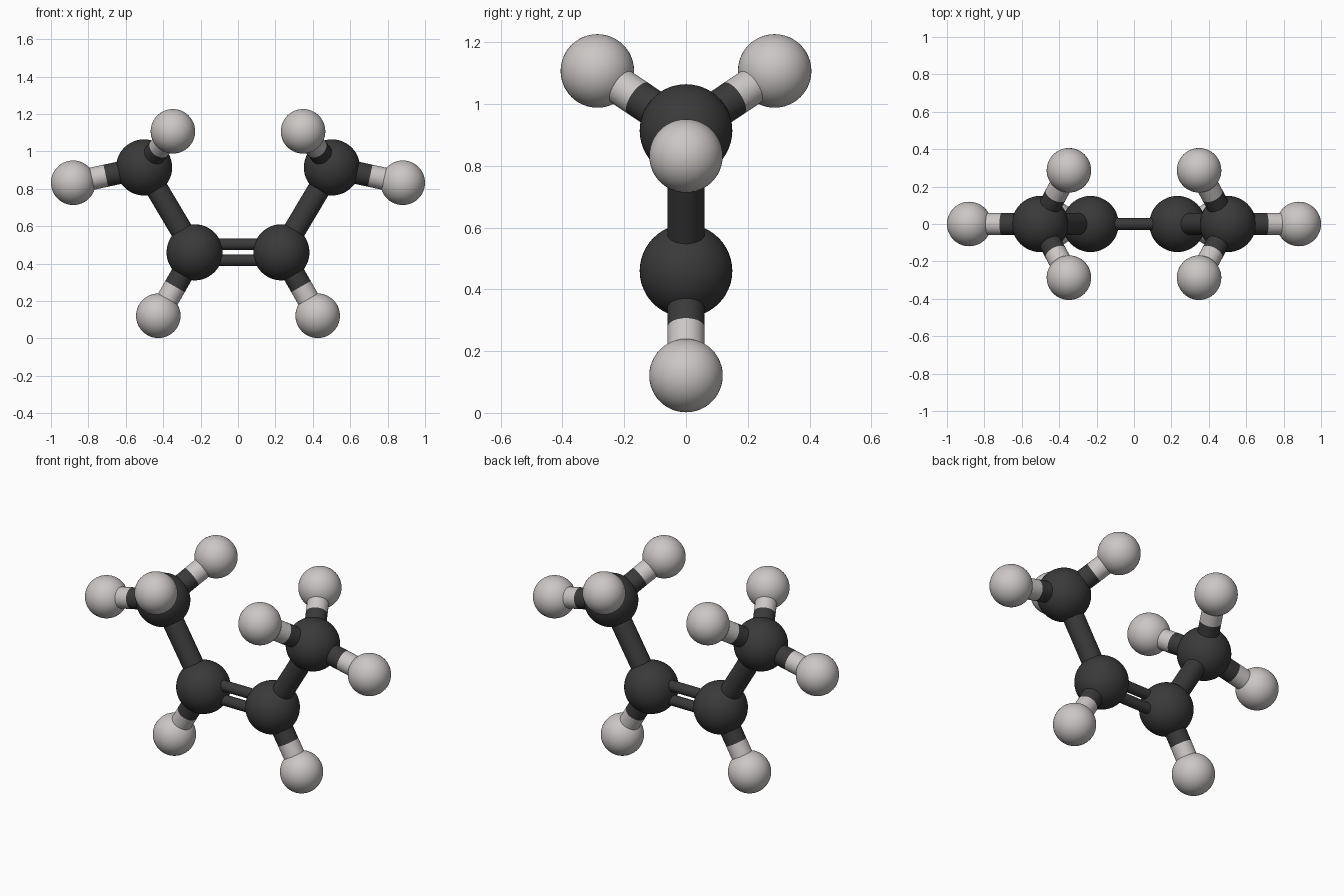
import bpy
from mathutils import Vector

if "Cube" in bpy.data.objects:
    bpy.data.objects.remove(bpy.data.objects["Cube"])


def material(name, col):
    m = bpy.data.materials.new(name)
    m.diffuse_color = (*col, 1)
    m.use_nodes = True
    m.node_tree.nodes["Principled BSDF"].inputs["Base Color"].default_value = m.diffuse_color
    return m


DARK = material("charcoal", (0.042, 0.042, 0.042))
PALE = material("pale grey", (0.60, 0.57, 0.56))
R_C, R_H, R_BOND, R_THIN = 0.15, 0.119, 0.06, 0.031


def finish(name, mat):
    ob = bpy.context.object
    ob.name = name
    ob.data.materials.append(mat)
    bpy.ops.object.shade_smooth_by_angle()


def atom(name, p, r, mat):
    bpy.ops.mesh.primitive_uv_sphere_add(segments=48, ring_count=24, radius=r, location=p)
    finish(name, mat)


def rod(name, a, b, r, mat):
    d = b - a
    bpy.ops.mesh.primitive_cylinder_add(vertices=32, radius=r, depth=d.length,
                                        location=(a + b) / 2,
                                        rotation=d.to_track_quat('Z', 'Y').to_euler())
    finish(name, mat)


def hydrogen(name, c, h):
    """Pale ball joined to a dark ball by a two-tone rod, split midway between surfaces."""
    d = (h - c).normalized()
    start, end = c + d * (R_C - 0.03), h - d * (R_H - 0.03)
    mid = (c + d * R_C + h - d * R_H) / 2
    atom(name + "_ball", h, R_H, PALE)
    rod(name + "_dark_rod", start, mid, R_BOND, DARK)
    rod(name + "_pale_rod", mid, end, R_BOND, PALE)


# Mirrored halves of the molecule
for side, s in (("left", -1), ("right", 1)):
    inner = Vector((s * 0.232, 0, 0.46))
    outer = Vector((s * 0.502, 0, 0.914))
    atom(side + "_inner_carbon", inner, R_C, DARK)
    atom(side + "_outer_carbon", outer, R_C, DARK)
    d = (outer - inner).normalized() * (R_C - 0.03)
    rod(side + "_single_bond", inner + d, outer - d, R_BOND, DARK)
    hydrogen(side + "_lower_hydrogen", inner, Vector((s * 0.426, 0, 0.121)))
    hydrogen(side + "_end_hydrogen", outer, Vector((s * 0.881, 0, 0.832)))
    for tag, t in (("front", -1), ("back", 1)):
        hydrogen(f"{side}_{tag}_hydrogen", outer, Vector((s * 0.348, t * 0.287, 1.107)))

# Double bond: two thin parallel rods
for tag, t in (("lower", -1), ("upper", 1)):
    z = 0.46 + t * 0.043
    rod(tag + "_double_bond", Vector((-0.12, 0, z)), Vector((0.12, 0, z)), R_THIN, DARK)
